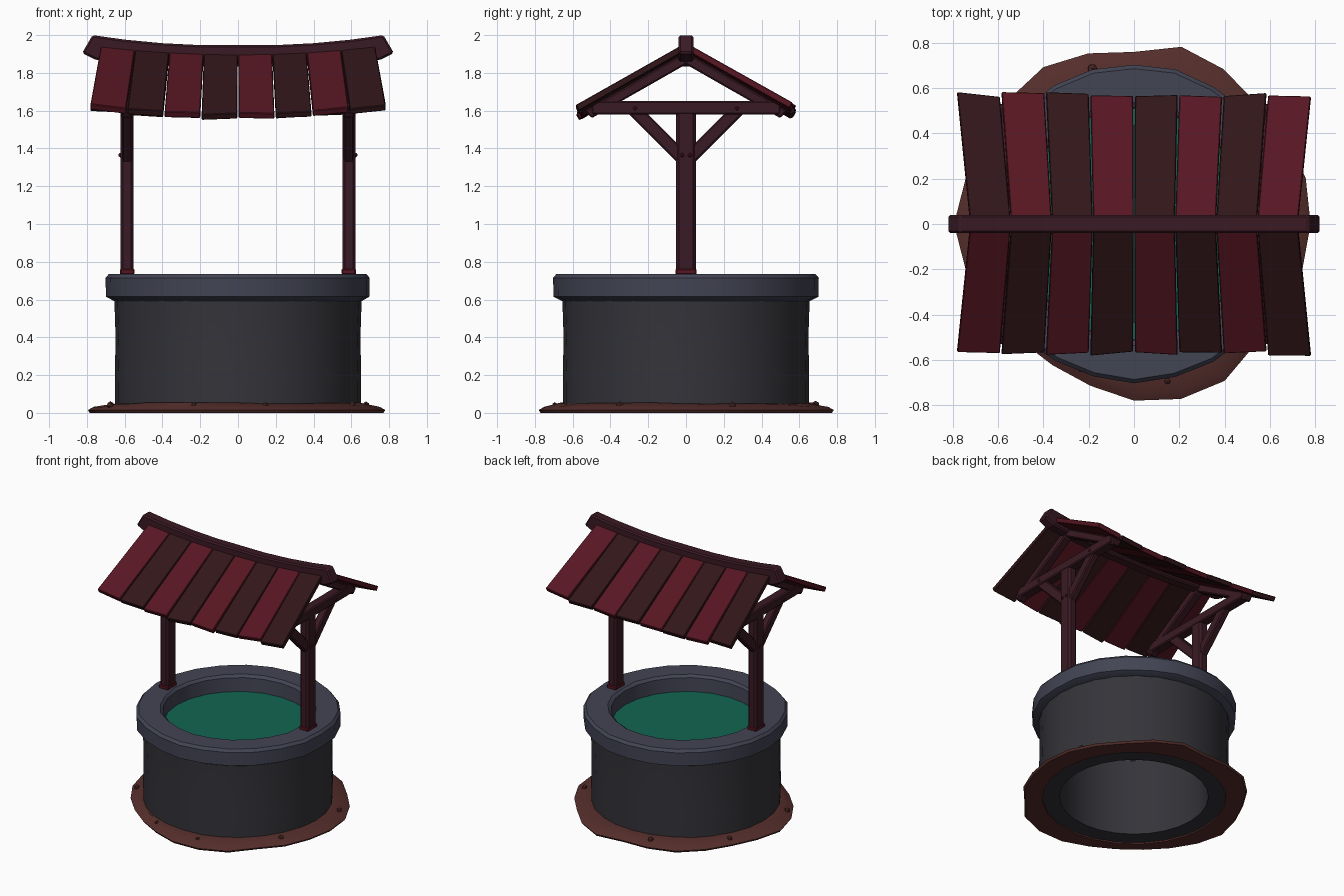
import bpy, bmesh, math, random
from mathutils import Vector

if "Cube" in bpy.data.objects:
    bpy.data.objects.remove(bpy.data.objects["Cube"])

random.seed(4)


def mat(name, r, g, b):
    m = bpy.data.materials.new(name)
    m.diffuse_color = (r, g, b, 1)
    m.use_nodes = True
    m.node_tree.nodes["Principled BSDF"].inputs["Base Color"].default_value = m.diffuse_color
    return m


STONE = mat("rim_stone", 0.055, 0.058, 0.088)
WALL = mat("wall_stone", 0.034, 0.034, 0.042)
WATER = mat("green_water", 0.006, 0.13, 0.085)
WOOD = mat("dark_wood", 0.042, 0.010, 0.017)
RED = mat("red_board", 0.095, 0.008, 0.016)
BROWN = mat("brown_board", 0.032, 0.008, 0.010)
DIRT = mat("dirt", 0.09, 0.027, 0.024)


def finish(name, bm, material, bevel=0, smooth=None):
    bmesh.ops.recalc_face_normals(bm, faces=bm.faces)
    me = bpy.data.meshes.new(name)
    bm.to_mesh(me)
    bm.free()
    ob = bpy.data.objects.new(name, me)
    bpy.context.collection.objects.link(ob)
    me.materials.append(material)
    if bevel:
        mod = ob.modifiers.new("bevel", 'BEVEL')
        mod.width, mod.segments = bevel, 1
    if smooth:
        bpy.ops.object.select_all(action='DESELECT')
        ob.select_set(True)
        bpy.context.view_layer.objects.active = ob
        bpy.ops.object.shade_smooth_by_angle(angle=math.radians(smooth))
    return ob


def lathe(name, profile, n, material, smooth=None):
    """Closed ring; profile(i) gives the (radius, z) section at step i."""
    bm = bmesh.new()
    rings = []
    for i in range(n):
        a = math.tau * i / n
        rings.append([bm.verts.new((r * math.cos(a), r * math.sin(a), z)) for r, z in profile(i)])
    for i in range(n):
        p, q = rings[i], rings[(i + 1) % n]
        for j in range(len(p)):
            k = (j + 1) % len(p)
            bm.faces.new((p[j], q[j], q[k], p[k]))
    return finish(name, bm, material, smooth=smooth)


def solid(name, base, offset, material, bevel=0):
    """Polygon pushed along an offset vector."""
    bm = bmesh.new()
    lo = [bm.verts.new(p) for p in base]
    hi = [bm.verts.new(Vector(p) + Vector(offset)) for p in base]
    n = len(base)
    bm.faces.new(lo)
    bm.faces.new(hi)
    for i in range(n):
        j = (i + 1) % n
        bm.faces.new((lo[i], lo[j], hi[j], hi[i]))
    return finish(name, bm, material, bevel)


def timber(name, yz, x, w, material=WOOD, bevel=0.008):
    return solid(name, [(x - w / 2, y, z) for y, z in yz], (w, 0, 0), material, bevel)


def box_yz(y, z0, z1):
    return [(-y, z0), (y, z0), (y, z1), (-y, z1)]


# Uneven dirt skirt
reach = [.78, .785, .77, .76, .79, .81, .76, .78, .80, .78, .76, .77,
         .795, .77, .74, .72, .72, .74, .78, .80, .80, .755, .77, .77]
lathe("dirt_skirt", lambda i: [(.63, 0), (.63, .05), (.665, .052 + random.uniform(-.006, .004)),
                               (reach[i] - .03, .032), (reach[i], .015), (reach[i] - .01, 0)],
      24, DIRT, 35)

# Pebbles on the dirt
for a, r in ((105, .71), (282, .71), (200, .72), (330, .70), (20, .72), (250, .68), (150, .71)):
    bm = bmesh.new()
    bmesh.ops.create_icosphere(bm, subdivisions=1, radius=random.uniform(.014, .024))
    a = math.radians(a)
    bmesh.ops.translate(bm, verts=bm.verts, vec=(r * math.cos(a), r * math.sin(a), .042))
    finish("pebble", bm, DIRT)

# Stone wall, open underneath
lathe("well_wall", lambda i: [(.51, .01), (.65, .01), (.652, .2), (.648, .4), (.655, .61), (.51, .61)],
      28, WALL, 35)


# Overhanging stone rim, slightly irregular
def rim_section(i):
    d = random.uniform(-.006, .006)
    return [(.51, .59), (.655, .592), (.70 + d, .615), (.702 + d, .715), (.685 + d, .735),
            (.535 + d, .735), (.515, .718)]


lathe("well_rim", rim_section, 24, STONE, 30)

# Water surface
bm = bmesh.new()
bmesh.ops.create_circle(bm, cap_ends=True, segments=28, radius=.513)
bmesh.ops.translate(bm, verts=bm.verts, vec=(0, 0, .615))
finish("water", bm, WATER)

# Timber frame on each side
for s in (-1, 1):
    x = s * .587
    timber("post", box_yz(.052, .72, 1.62), x, .07, bevel=.014)
    timber("post_foot", box_yz(.056, .73, .765), x, .078, RED)
    timber("cross_beam", box_yz(.50, 1.58, 1.65), x, .075)
    for t in (-1, 1):
        timber("brace", [(t * .03, 1.31), (t * .03, 1.41), (t * .22, 1.60), (t * .32, 1.60)], x, .055)
        timber("rafter", [(0, 1.91), (t * .535, 1.60), (t * .50, 1.56), (0, 1.845)], x, .065)
        for y, z in ((t * .02, 1.365), (t * .27, 1.612)):
            bm = bmesh.new()
            bmesh.ops.create_icosphere(bm, subdivisions=1, radius=.012)
            bmesh.ops.translate(bm, verts=bm.verts, vec=(x + s * .036, y, z))
            finish("peg", bm, RED)

# Sagging ridge beam with upturned ends
half = [(.2, 1.947), (.4, 1.957), (.6, 1.976), (.77, 2.0), (.825, 1.905), (.755, 1.87), (.6, 1.858),
        (.4, 1.843), (.2, 1.833)]
outline = half + [(-x, z) for x, z in reversed(half)]
solid("ridge_beam", [(x, -.04, z) for x, z in outline], (0, .08, 0), WOOD, .01)


# Striped roof boards following the sag
def roof(x, y):
    return Vector((x, y, 1.918 + .045 * (x / .75) ** 2 - .58 * abs(y)))


for s in (-1, 1):
    for i in range(8):
        top = [(-.725 + .18125 * (i + k)) for k in (0, 1)]
        low = [(-.785 + .19625 * (i + k)) for k in (0, 1)]
        e0, e1 = (s * (.575 + random.uniform(-.012, .01)) for _ in (0, 1))
        lift = Vector((0, 0, random.uniform(-.004, .004)))
        pts = [roof(top[0] + .001, s * .015), roof(top[1] - .001, s * .015),
               roof(low[1] - .004, e1) + lift, roof(low[0] + .004, e0) + lift]
        red = (i % 2 == 0) == (s < 0)
        solid("roof_board", pts, (0, -s * -.017 * -1, -.03), RED if red else BROWN, .004)
